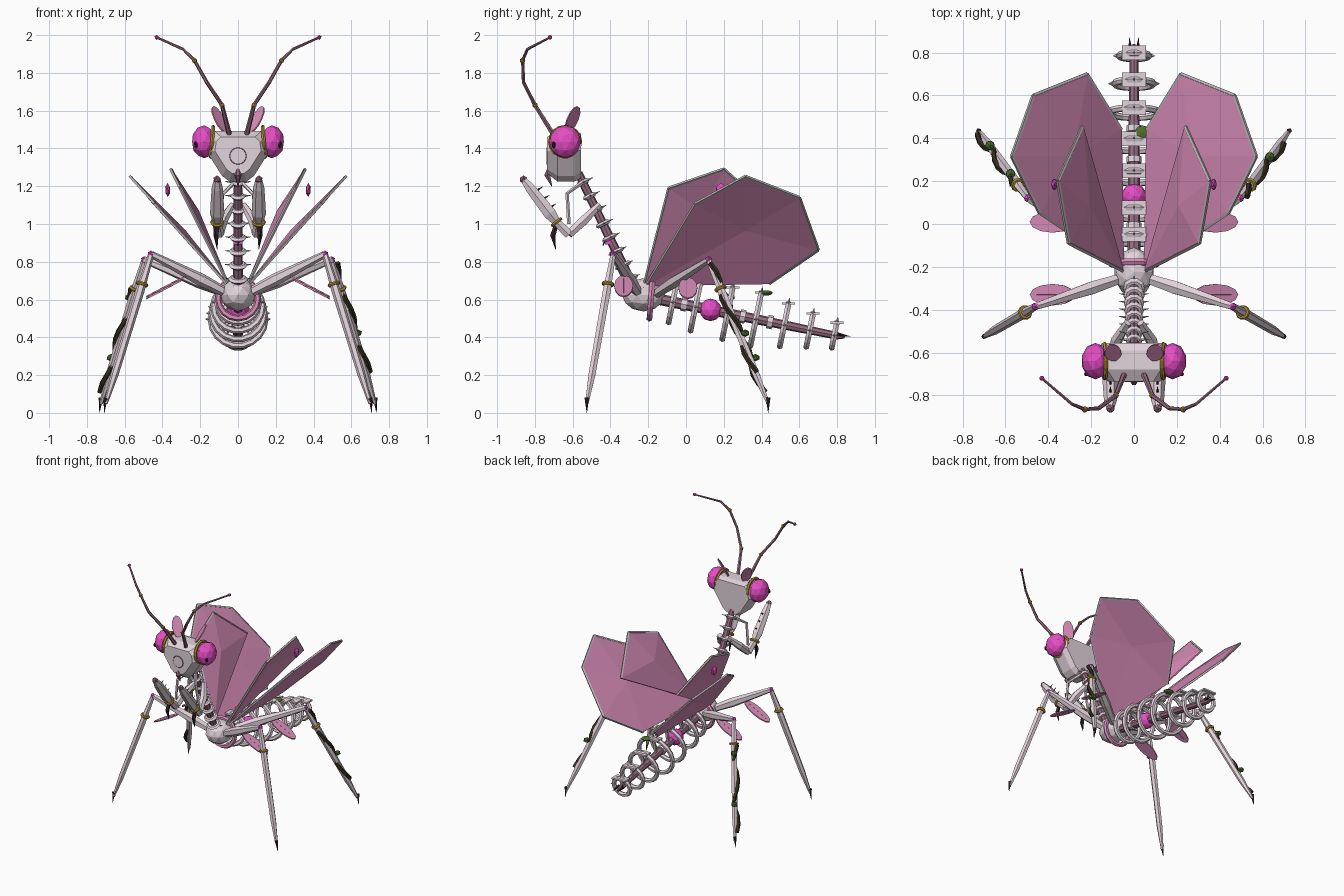
import bpy, bmesh, math
from mathutils import Vector, Matrix

if "Cube" in bpy.data.objects:
    bpy.data.objects.remove(bpy.data.objects["Cube"])


def material(name, r, g, b):
    m = bpy.data.materials.new(name)
    m.diffuse_color = (r, g, b, 1)
    m.use_nodes = True
    m.node_tree.nodes["Principled BSDF"].inputs["Base Color"].default_value = m.diffuse_color
    return m


BONE = material("bone", .76, .66, .71)
PINK = material("petal pink", .70, .27, .49)
DUSK = material("dusky pink", .31, .15, .22)
MAGENTA = material("magenta", .80, .075, .56)
GOLD = material("gold", .46, .28, .03)
DARK = material("dark claw", .03, .016, .02)
VINE = material("vine brown", .035, .028, .012)
GREEN = material("leaf green", .08, .16, .025)
RIM = material("wing rim grey", .50, .46, .48)


def finish(name, bm, mat, mirror=False):
    bmesh.ops.recalc_face_normals(bm, faces=bm.faces)
    me = bpy.data.meshes.new(name)
    bm.to_mesh(me)
    bm.free()
    me.materials.append(mat)
    ob = bpy.data.objects.new(name, me)
    bpy.context.collection.objects.link(ob)
    if mirror:
        ob.modifiers.new("mirror", 'MIRROR').use_mirror_merge = False
    return ob


def loft(name, sections, mat, mirror=False, closed=False, peaks=None):
    """Skin a list of equal-length point loops; peaks turn the end caps into fans."""
    bm = bmesh.new()
    rows = [[bm.verts.new(p) for p in s] for s in sections]
    n = len(rows[0])
    pairs = list(zip(rows, rows[1:])) + ([(rows[-1], rows[0])] if closed else [])
    for a, b in pairs:
        for i in range(n):
            j = (i + 1) % n
            bm.faces.new((a[i], a[j], b[j], b[i]))
    if peaks:
        for row, peak in zip((rows[0], rows[-1]), peaks):
            v = bm.verts.new(peak)
            for i in range(n):
                bm.faces.new((row[i], row[(i + 1) % n], v))
    elif not closed:
        bm.faces.new(rows[0])
        bm.faces.new(rows[-1])
    return finish(name, bm, mat, mirror)


def frame(d):
    d = Vector(d).normalized()
    ref = Vector((1, 0, 0)) if abs(d.x) < .8 else Vector((0, 0, 1))
    u = (ref - d * ref.dot(d)).normalized()
    return u, d.cross(u)


def tube(name, pts, radii, mat, mirror=False, sides=6):
    """Tapered tube through points."""
    pts = [Vector(p) for p in pts]
    secs = []
    for i, p in enumerate(pts):
        u, v = frame(pts[min(i + 1, len(pts) - 1)] - pts[max(i - 1, 0)])
        r = radii[i] if isinstance(radii, (list, tuple)) else radii
        secs.append([p + r * (u * math.cos(a) + v * math.sin(a))
                     for a in (k * math.tau / sides for k in range(sides))])
    return loft(name, secs, mat, mirror)


def ring(name, c, normal, R, r, mat, mirror=False, segs=16, sides=6):
    """Torus facing along normal."""
    c, n = Vector(c), Vector(normal).normalized()
    u, v = frame(n)
    secs = []
    for i in range(segs):
        d = u * math.cos(i * math.tau / segs) + v * math.sin(i * math.tau / segs)
        secs.append([c + d * (R + r * math.cos(a)) + n * r * math.sin(a)
                     for a in (k * math.tau / sides for k in range(sides))])
    return loft(name, secs, mat, mirror, closed=True)


def ball(name, c, size, mat, mirror=False, sub=2):
    bm = bmesh.new()
    bmesh.ops.create_icosphere(bm, subdivisions=sub, radius=1,
                               matrix=Matrix.Translation(c) @ Matrix.Diagonal((*size, 1)))
    return finish(name, bm, mat, mirror)


def petal(name, c, a, b, mat, thick=.008):
    """Flat oval leaf with half axes a and b."""
    c, a, b = Vector(c), Vector(a), Vector(b)
    n = a.cross(b).normalized() * thick / 2
    loop = [c + a * math.cos(t) + b * math.sin(t) for t in (k * math.tau / 12 for k in range(12))]
    loft(name, [[p - n for p in loop], [p + n for p in loop]], mat, True)
    tube(name + "_midrib", [c - a * .7, c + a * .7], .0045, DUSK, True, 4)


def box(name, c, size, mat):
    bm = bmesh.new()
    bmesh.ops.create_cube(bm, size=1, matrix=Matrix.Translation(c) @ Matrix.Diagonal((*size, 1)))
    return finish(name, bm, mat)


# Head: angular outline lofted from back to face
half = [(.125, 1.493), (.16, 1.46), (.17, 1.39), (.085, 1.255), (.045, 1.225)]
outline = half + [(-x, z) for x, z in reversed(half)]
loft("head", [[(x * s, y, 1.38 + (z - 1.38) * s) for x, z in outline]
              for y, s in ((-.555, .88), (-.59, 1), (-.68, 1), (-.735, .72))], BONE)
tube("face_disc", [(0, -.73, 1.36), (0, -.738, 1.36)], .042, BONE, sides=12)
ring("face_disc_edge", (0, -.735, 1.36), (0, 1, 0), .042, .004, DUSK)
tube("mouth_spike", [(0, -.725, 1.30), (0, -.735, 1.26), (0, -.71, 1.20)], [.008, .018, .002], DUSK)

# Eyes, rims, pupils and ear petals
ball("eye", (.18, -.64, 1.435), (.066, .085, .087), MAGENTA, True)
ring("eye_rim", (.137, -.64, 1.435), (1, 0, .08), .079, .011, GOLD, True)
ball("pupil", (.222, -.70, 1.42), (.012, .012, .02), DARK, True, 1)
petal("ear_petal", (.10, -.60, 1.555), (.03, .025, .068), (.025, -.03, 0), PINK)

# Antennae
ant = [(.045, -.70, 1.47), (.085, -.80, 1.63), (.165, -.86, 1.75),
       (.23, -.865, 1.865), (.29, -.84, 1.925), (.43, -.72, 1.988)]
tube("antenna", ant, [.014, .011, .010, .009, .008, .006], DUSK, True)
for i in (1, 3):
    ball("antenna_bead", ant[i], (.016,) * 3, GOLD, True, 1)
ball("antenna_tip", ant[-1], (.013,) * 3, MAGENTA, True, 1)

# Neck spine with vertebra discs
top, low = Vector((0, -.57, 1.27)), Vector((0, -.27, .65))
axis = (low - top).normalized()
back = Vector((0, -axis.z, axis.y))
tube("neck_spine", [top, low], [.022, .026], DUSK, sides=8)
for i in range(8):
    p = top.lerp(low, .08 + i * .118)
    r = .038 + .002 * i
    tube("neck_vertebra", [p - axis * .012, p, p + axis * .012], [r * .75, r, r * .75], BONE, sides=10)
    tube("neck_spur", [p, p + Vector((.07, 0, 0)) + back * .01], [.012, .001], BONE, True, 4)
    tube("neck_thorn", [p, p + back * .06], [.012, .001], BONE, sides=4)
box("neck_gem", (0, -.41, .91), (.046, .04, .036), MAGENTA)
tube("neck_barb", [(0, -.42, .94), (0, -.44, .885)], [.010, .002], DARK, sides=5)

# Thorax
ball("thorax", (0, -.225, .625), (.095, .115, .088), BONE)
ring("thorax_collar", (0, -.185, .605), (0, 1, -.08), .105, .017, PINK)

# Abdomen spine, ribs and back plates
def spine(y):
    return Vector((0, y, .572 - .205 * y))


tube("abdomen_spine", [spine(-.15), spine(.4), spine(.80), spine(.84)], [.03, .026, .02, .006], DUSK, sides=8)
run = Vector((0, 1, -.205)).normalized()
up = Vector((0, .2, .98))
for y, r in ((-.07, .11), (.05, .13), (.22, .140), (.37, .144), (.52, .116), (.655, .09), (.785, .068)):
    p = spine(y)
    ring("rib", p, run, r, .017, BONE, segs=18)
    tube("rib_strut", [p, p + up * r], .012, BONE, sides=5)
    box("back_plate", p + up * r, (.11, .068, .012), BONE)
    tube("rib_thorn", [p + up * r, p + up * (r + .03)], [.01, .001], BONE, sides=4)
    tube("rib_spur", [p + Vector((r, 0, 0)), p + Vector((r + .028, 0, 0))], [.016, .002], BONE, True, 4)
for y in (-.01, .30, .445):
    tube("small_vertebra", [spine(y) - run * .015, spine(y) + run * .015], .036, BONE, sides=8)
ball("abdomen_orb", spine(.13), (.06,) * 3, MAGENTA)
tube("tail_spike", [spine(.80) + Vector((.015, 0, .01)), spine(.87) + Vector((.022, 0, .01))],
     [.012, .001], DARK, True)
ball("back_leaf", (.04, .425, .635), (.038, .035, .014), GREEN)

# Wings: tilted, slightly cambered outlines with a pale rim
def wing(name, plan, x0, z0, slope, camber):
    pts = [Vector((x, y, z0 + (x - x0) * slope)) for x, y in plan]
    up_n = Vector((-slope, 0, 1)).normalized()
    n = up_n * .005
    mid = sum(pts, Vector()) / len(pts) + up_n * camber
    loft(name, [[p - n for p in pts], [p + n for p in pts]], PINK, True, peaks=(mid - n, mid + n))
    for a, b in zip(pts[1:], pts[2:] + pts[:1]):
        tube(name + "_rim", [a, b], .009, RIM, True, 4)


wing("forewing", [(.05, -.22), (.24, .455), (.355, .20), (.305, -.09)], .06, .70, 2.0, .03)
wing("hindwing", [(.05, -.21), (.06, .44), (.22, .70), (.47, .60), (.57, .315), (.44, .05)],
     .06, .685, 1.11, .022)
ball("wing_gem", (.372, .185, 1.18), (.015, .03, .037), MAGENTA, True, 1)

# Walking legs
def leg(name, hip, knee, foot):
    hip, knee, foot = Vector(hip), Vector(knee), Vector(foot)
    tube(name + "_femur", [hip, hip.lerp(knee, .35), knee], [.025, .034, .018], BONE, True)
    tube(name + "_tibia", [knee, knee.lerp(foot, .25), knee.lerp(foot, .8), foot],
         [.016, .024, .021, .010], BONE, True)
    ball(name + "_knee", knee, (.02,) * 3, MAGENTA, True, 1)
    p = knee.lerp(foot, .2)
    ring(name + "_band", p, foot - knee, .025, .010, GOLD, True, 10)
    tube(name + "_claw", [foot + Vector((0, 0, .03)), foot + Vector((.008, 0, -.05))], [.013, .001], DARK, True, 5)


leg("front_leg", (.05, -.25, .63), (.46, -.385, .84), (.70, -.525, .05))
leg("hind_leg", (.05, -.16, .63), (.495, .12, .81), (.725, .435, .05))
for y, z in ((-.33, .67), (.01, .66)):
    petal("leg_petal", (.38, y, z), (.105, 0, -.055), (0, .05, 0), PINK)

# Vines winding down the hind legs
for side, t0, t1 in ((1, .02, .78), (-1, .2, .92)):
    a, b = Vector((side * .495, .12, .81)), Vector((side * .725, .435, .05))
    path = []
    for i in range(13):
        w = i * 1.1
        path.append(a.lerp(b, t0 + (t1 - t0) * i / 12)
                    + Vector((side * (.014 + .014 * math.cos(w)), .018 * math.sin(w), 0)))
    tube("vine", path, .014, VINE, sides=5)
    for t in ((.3, .72) if side < 0 else (.55,)):
        ball("vine_leaf", a.lerp(b, t) + Vector((side * .012, .02, .03)), (.025, .025, .02), GREEN, sub=1)

# Grasping arms
elbow, wrist, tip = Vector((.10, -.62, .945)), Vector((.11, -.685, 1.01)), Vector((.11, -.86, 1.235))
tube("arm_upper", [(.03, -.46, 1.10), (.08, -.54, 1.02), elbow], [.018, .028, .024], BONE, True)
tube("arm_lower", [elbow, wrist], [.028, .024], BONE, True)
tube("arm_shoulder", [(.02, -.55, 1.22), (.08, -.63, 1.16), (.10, -.62, 1.0)], [.012, .010, .010], BONE, True, 5)
ring("arm_band", wrist, tip - wrist, .028, .010, GOLD, True, 10)
tube("arm_blade", [wrist, wrist.lerp(tip, .2), wrist.lerp(tip, .8), tip], [.024, .038, .030, .018], BONE, True)
ball("arm_tip", tip, (.022,) * 3, DUSK, True, 1)
tube("arm_claw", [(.11, -.685, 1.0), (.115, -.705, .94), (.11, -.69, .865)], [.012, .015, .001], DARK, True, 5)
for t in (.3, .5, .7):
    p = wrist.lerp(tip, t)
    tube("arm_thorn", [p, p + Vector((0, .05, .03))], [.010, .001], DARK, True, 4)
